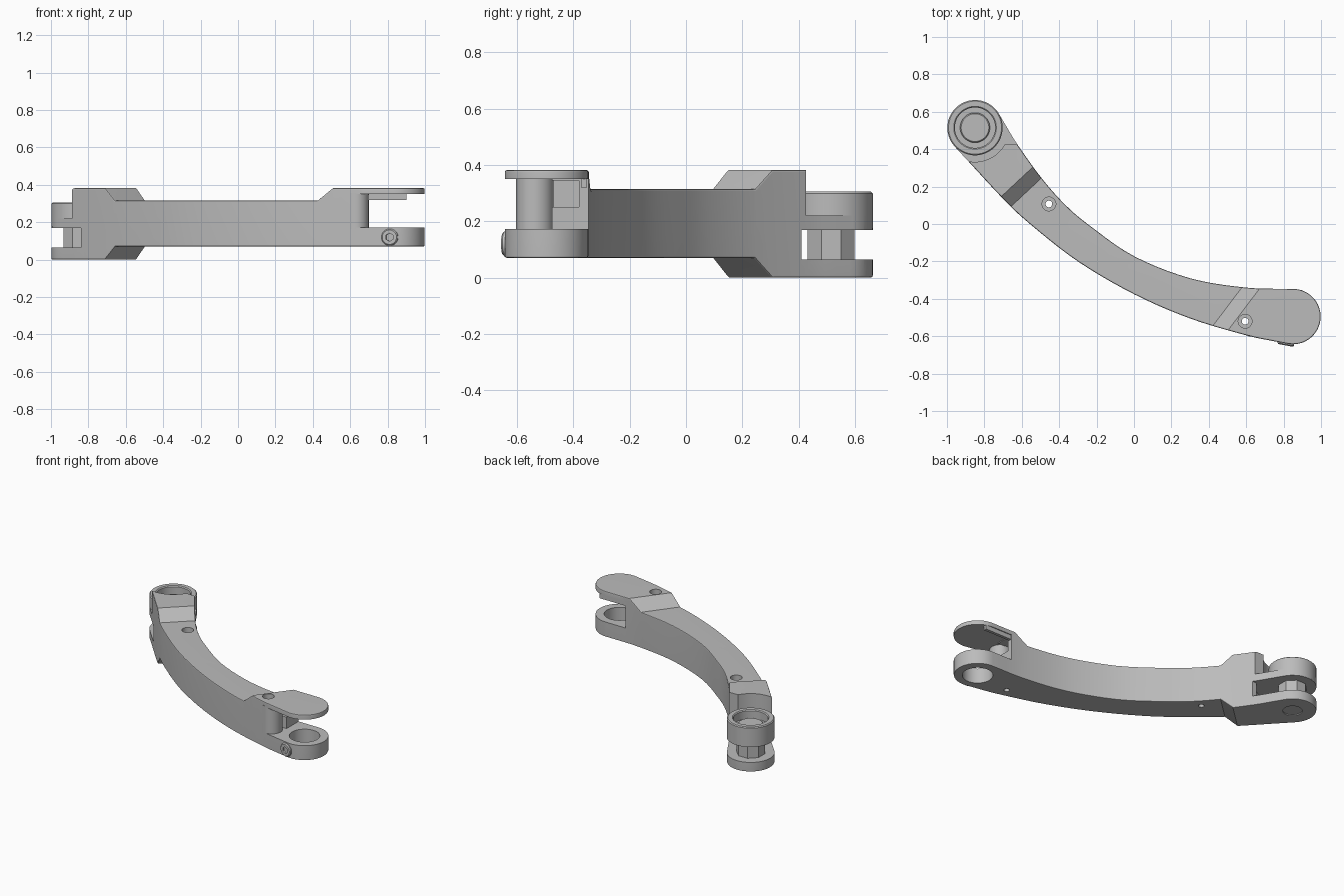
import bpy, bmesh, math
from mathutils import Vector, Matrix

cube = bpy.data.objects.get("Cube")
if cube:
    bpy.data.objects.remove(cube, do_unlink=True)

grey = bpy.data.materials.new("cast grey")
grey.use_nodes = True
GREY = (0.5, 0.5, 0.5, 1)
grey.diffuse_color = GREY
grey.node_tree.nodes["Principled BSDF"].inputs["Base Color"].default_value = GREY

LEFT_PIVOT = Vector((-0.85, 0.515))
RIGHT_PIVOT = Vector((0.85, -0.495))
END_R = 0.148


def finish(name, bm):
    bmesh.ops.recalc_face_normals(bm, faces=bm.faces)
    mesh = bpy.data.meshes.new(name)
    bm.to_mesh(mesh)
    bm.free()
    mesh.materials.append(grey)
    obj = bpy.data.objects.new(name, mesh)
    bpy.context.collection.objects.link(obj)
    return obj


def prism(name, outline, z0, z1):
    bm = bmesh.new()
    face = bm.faces.new([bm.verts.new((p[0], p[1], z0)) for p in outline])
    top = bmesh.ops.extrude_face_region(bm, geom=[face])["geom"]
    for v in top:
        if isinstance(v, bmesh.types.BMVert):
            v.co.z = z1
    return finish(name, bm)


def hull(name, points):
    bm = bmesh.new()
    for p in points:
        bm.verts.new(p)
    bmesh.ops.convex_hull(bm, input=bm.verts)
    return finish(name, bm)


def arc(c, r, a0, a1, n):
    angles = [math.radians(a0 + (a1 - a0) * i / n) for i in range(n + 1)]
    return [Vector((c[0] + r * math.cos(a), c[1] + r * math.sin(a))) for a in angles]


def disc(name, c, r, z0, z1, sides=40):
    ring = arc(c, r, 180 / sides, 360 + 180 / sides, sides)[:-1]
    return prism(name, ring, z0, z1)


def box(name, x0, x1, y0, y1, z0, z1):
    return prism(name, [(x0, y0), (x1, y0), (x1, y1), (x0, y1)], z0, z1)


def spline(pts, steps=5):
    p = [Vector(q) for q in pts]
    p = [p[0] * 2 - p[1]] + p + [p[-1] * 2 - p[-2]]
    out = []
    for a, b, c, d in zip(p, p[1:], p[2:], p[3:]):
        for i in range(steps):
            t = i / steps
            out.append(0.5 * (2 * b + (c - a) * t + (2 * a - 5 * b + 4 * c - d) * t * t
                              + (3 * b - a - 3 * c + d) * t ** 3))
    return out


def apply(obj, mod):
    bpy.context.view_layer.objects.active = obj
    bpy.ops.object.modifier_apply(modifier=mod.name)


def volume(mesh):
    bm = bmesh.new()
    bm.from_mesh(mesh)
    size = bm.calc_volume()
    bm.free()
    return size


def cut(obj, *cutters):
    # Retry with self-intersection handling if a cut loses the body
    for c in cutters:
        c.hide_render = True
        before = obj.data.copy()
        for use_self in (False, True):
            mod = obj.modifiers.new("cut", "BOOLEAN")
            mod.operation, mod.solver, mod.object = "DIFFERENCE", "EXACT", c
            mod.use_self = use_self
            apply(obj, mod)
            if 0.4 < volume(obj.data) / volume(before) < 1.001:
                break
            obj.data = before.copy()
        bpy.data.objects.remove(c, do_unlink=True)


def bevel(obj, width, segments=2):
    mod = obj.modifiers.new("soft edge", "BEVEL")
    mod.width, mod.segments = width, segments
    mod.limit_method, mod.angle_limit = "ANGLE", math.radians(50)
    mod.use_clamp_overlap = False
    apply(obj, mod)


# Curved arm outline with a rounded end at each pivot
inner = spline([(-0.69, 0.535), (-0.62, 0.42), (-0.49, 0.24), (-0.365, 0.1), (-0.235, -0.01),
                (0, -0.172), (0.3, -0.29), (0.6, -0.34), (0.85, -0.347)])
outer = spline([(0.75, -0.627), (0.6, -0.595), (0.3, -0.505), (0, -0.375), (-0.3, -0.2),
                (-0.556, 0), (-0.7, 0.135), (-0.89, 0.34), (-0.96, 0.415)])
outline = (inner + arc(RIGHT_PIVOT, END_R, 90, -101, 24)
           + outer + arc(LEFT_PIVOT, END_R, 222, 27, 24))
arm = prism("curved_arm", outline, 0, 0.382)

# Sloped steps leaving thicker ends
left_line = [Vector((-1.1, -0.32)), Vector((-0.28, 0.446))]
right_line = [Vector((0.07, -1.01)), Vector((0.75, -0.11))]
left_way, right_way = Vector((-0.79, 0.79)), Vector((1.1, -0.5))


def step(line, way, z, rise):
    return ([(p.x, p.y, z) for p in line]
            + [((p + way * 0.1).x, (p + way * 0.1).y, z + rise) for p in line])


top_cut = hull("top_cut", step(left_line, left_way, 0.315, 0.1)
               + step(right_line, right_way, 0.315, 0.1))
far_end = [(1.3, y, z) for y in (-1.5, 0.4) for z in (0.07, -0.03)]
bottom_cut = hull("bottom_cut", step(left_line, left_way, 0.07, -0.1) + far_end)
cut(arm, top_cut, bottom_cut)
bevel(arm, 0.008)

# Left fork: clearance above the ring web and a slot below it
cut(arm,
    disc("ring_clearance", LEFT_PIVOT, 0.183, 0.22, 0.5),
    box("ring_back_clearance", -1.1, -0.5, 0.425, 0.8, 0.22, 0.5),
    disc("fork_slot", LEFT_PIVOT, 0.23, 0.065, 0.17),
    box("fork_back_slot", -1.1, -0.5, 0.41, 0.8, 0.065, 0.17),
    disc("ring_bore_cut", LEFT_PIVOT, 0.108, 0.15, 0.5),
    disc("pin_end_recess", LEFT_PIVOT, 0.06, -0.1, 0.006))

# Right fork: mouth stepped back around the screw column, inner pocket, bearing bore
cut(arm,
    prism("mouth", [(1.2, -0.9), (1.2, 0), (0.7, 0), (0.7, -0.475),
                    (0.63, -0.475), (0.63, -0.9)], 0.172, 0.35),
    box("pocket", 0.59, 0.72, -0.49, -0.38, 0.25, 0.345),
    disc("bearing_bore", RIGHT_PIVOT, 0.095, -0.1, 0.26))
column = disc("screw_column", (0.632, -0.536), 0.067, 0.165, 0.355)

# Counterbored screw holes
for centre, seat, parts in (((-0.455, 0.107), 0.27, (arm,)),
                            ((0.594, -0.52), 0.33, (arm, column))):
    for part in parts:
        cut(part, disc("counterbore", centre, 0.037, seat, 0.5, 24),
            disc("screw_hole", centre, 0.018, -0.1, 0.5, 16))

# Left ring with a chamfered bore
ring = disc("left_ring", LEFT_PIVOT, END_R, 0.17, 0.305)
cut(ring, disc("bore", LEFT_PIVOT, 0.108, 0, 0.5))
bevel(ring, 0.006, 1)

# Pivot pin: faceted shank, seat and cap
shank = disc("pin_shank", LEFT_PIVOT, 0.09, 0.06, 0.175, 8)
seat = disc("pin_seat", LEFT_PIVOT, 0.11, 0.17, 0.245)
cap = disc("pin_cap", LEFT_PIVOT, 0.08, 0.24, 0.265)
bevel(cap, 0.006, 1)

# Tab below the right cover plate
tab = box("plate_tab", 0.69, 0.9, -0.372, -0.352, 0.32, 0.352)

# Clamp screw on the outer side of the right fork
screw = disc("clamp_screw", (0, 0), 0.045, 0, 0.06, 28)
bevel(screw, 0.006, 1)
cut(screw, disc("socket", (0, 0), 0.022, 0.03, 0.1, 6))
screw.data.transform(Matrix.Translation((0.821, -0.59, 0.12))
                     @ Matrix.Rotation(math.radians(-11), 4, "Z")
                     @ Matrix.Rotation(math.radians(90), 4, "X"))

# Smooth shading with sharp edges kept and flat faces held flat
for obj in (arm, column, ring, shank, seat, cap, tab, screw):
    bpy.ops.object.select_all(action="DESELECT")
    obj.select_set(True)
    bpy.context.view_layer.objects.active = obj
    bpy.ops.object.shade_smooth_by_angle(angle=math.radians(30))
    flat = obj.modifiers.new("flat faces", "WEIGHTED_NORMAL")
    flat.keep_sharp = True
